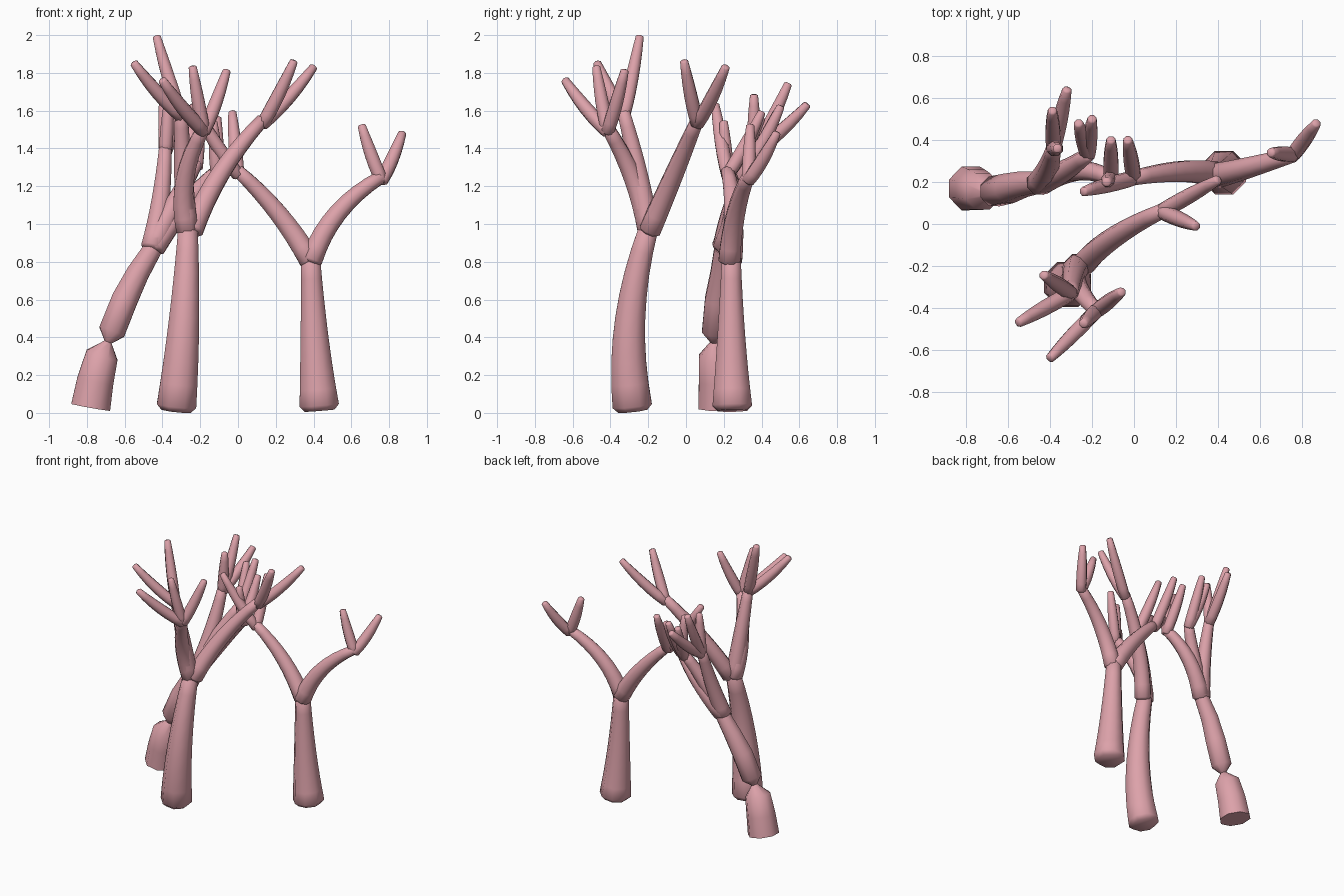
import bpy, bmesh, math
from mathutils import Vector

if "Cube" in bpy.data.objects:
    bpy.data.objects.remove(bpy.data.objects["Cube"])

pink = bpy.data.materials.new("coral_pink")
pink.use_nodes = True
COLOR = (0.72, 0.36, 0.40, 1)
pink.diffuse_color = COLOR
pink.node_tree.nodes["Principled BSDF"].inputs["Base Color"].default_value = COLOR

SIDES = 8


def loft(name, points, radii):
    """Tube of eight-sided rings along a path, closed at both ends."""
    bm = bmesh.new()
    rings = []
    for i, (p, r) in enumerate(zip(points, radii)):
        tangent = points[min(i + 1, len(points) - 1)] - points[max(i - 1, 0)]
        turn = Vector((0, 0, 1)).rotation_difference(tangent)
        ring = []
        for k in range(SIDES):
            a = 2 * math.pi * (k + 0.5) / SIDES
            ring.append(bm.verts.new(p + turn @ Vector((r * math.cos(a), r * math.sin(a), 0))))
        rings.append(ring)
    for low, high in zip(rings, rings[1:]):
        for k in range(SIDES):
            n = (k + 1) % SIDES
            bm.faces.new((low[k], low[n], high[n], high[k]))
    bm.faces.new(rings[0][::-1])
    bm.faces.new(rings[-1])
    mesh = bpy.data.meshes.new(name)
    bm.to_mesh(mesh)
    bm.free()
    mesh.materials.append(pink)
    obj = bpy.data.objects.new(name, mesh)
    bpy.context.collection.objects.link(obj)
    bpy.ops.object.select_all(action='DESELECT')
    obj.select_set(True)
    bpy.context.view_layer.objects.active = obj
    bpy.ops.object.shade_smooth_by_angle(angle=math.radians(50))
    return obj


def limb(name, start, middle, end, radii, steps=8):
    """Curved tapering limb passing through three points."""
    a, m, b = Vector(start), Vector(middle), Vector(end)

    def through(u, v, w, t):
        return u * (1 - t) * (1 - 2 * t) + v * 4 * t * (1 - t) + w * t * (2 * t - 1)

    ts = [i / steps for i in range(steps + 1)]
    points = [through(a, m, b, t) for t in ts]
    sizes = [through(*radii, t) for t in ts]
    # rounded ends
    first = (points[1] - points[0]).normalized()
    last = (points[-1] - points[-2]).normalized()
    points = [a - first * sizes[0] * 0.25] + points + [b + last * sizes[-1] * 0.3]
    sizes = [sizes[0] * 0.75] + sizes + [sizes[-1] * 0.65]
    return loft(name, points, sizes)


def branch(name, start, middle, end, tips):
    """Branch with a fan of twigs at its end."""
    limb(name, start, middle, end, (0.062, 0.052, 0.036))
    for i, tip in enumerate(tips):
        a, b = Vector(end), Vector(tip)
        a.z -= 0.02
        middle = a.lerp(b, 0.52) + Vector((0, 0, -0.015))
        limb(f"{name}_twig_{i + 1}", a, middle, b, (0.036, 0.037, 0.023), 6)


# Left tree
limb("left_trunk", (0.43, 0.245, 0.04), (0.405, 0.24, 0.4), (0.385, 0.24, 0.82),
     (0.113, 0.080, 0.054))
branch("left_tree_inner_branch", (0.38, 0.24, 0.81), (0.21, 0.25, 1.06), (0.0, 0.22, 1.28),
       [(-0.03, 0.40, 1.59), (-0.24, 0.155, 1.63)])
branch("left_tree_outer_branch", (0.39, 0.23, 0.81), (0.53, 0.265, 1.06), (0.76, 0.33, 1.25),
       [(0.655, 0.34, 1.52), (0.87, 0.48, 1.48)])

# Front tree
limb("front_trunk", (-0.325, -0.285, 0.04), (-0.285, -0.295, 0.5), (-0.265, -0.2, 0.97),
     (0.113, 0.086, 0.056))
branch("front_tree_forward_branch", (-0.27, -0.2, 0.97), (-0.28, -0.28, 1.24),
       (-0.18, -0.415, 1.51),
       [(-0.40, -0.64, 1.76), (-0.06, -0.325, 1.81), (-0.24, -0.475, 1.83)])
branch("front_tree_upright_branch", (-0.27, -0.2, 0.97), (-0.29, -0.255, 1.28),
       (-0.30, -0.33, 1.59), [(-0.43, -0.245, 1.99), (-0.55, -0.47, 1.85)])
branch("front_tree_back_branch", (-0.24, -0.19, 0.97), (-0.09, -0.06, 1.27),
       (0.13, 0.06, 1.55), [(0.295, -0.01, 1.86), (0.40, 0.21, 1.83)])

# Right tree, whose trunk is pinched part way up
path = [(-0.78, 0.17, 0.03), (-0.755, 0.165, 0.17), (-0.72, 0.155, 0.305),
        (-0.688, 0.15, 0.375), (-0.668, 0.155, 0.43), (-0.60, 0.17, 0.60),
        (-0.53, 0.19, 0.74), (-0.45, 0.20, 0.87)]
loft("right_trunk", [Vector(p) for p in path],
     (0.113, 0.105, 0.093, 0.022, 0.076, 0.075, 0.065, 0.054))
branch("right_tree_outer_branch", (-0.455, 0.195, 0.88), (-0.41, 0.27, 1.12),
       (-0.385, 0.36, 1.40),
       [(-0.39, 0.54, 1.74), (-0.32, 0.64, 1.63), (-0.365, 0.36, 1.68)])
branch("right_tree_middle_branch", (-0.45, 0.2, 0.88), (-0.34, 0.25, 1.10),
       (-0.22, 0.33, 1.32), [(-0.265, 0.48, 1.59), (-0.20, 0.50, 1.62)])
branch("right_tree_inner_branch", (-0.44, 0.2, 0.88), (-0.28, 0.255, 1.10),
       (-0.11, 0.22, 1.28), [(-0.11, 0.40, 1.56), (-0.13, 0.20, 1.54)])
